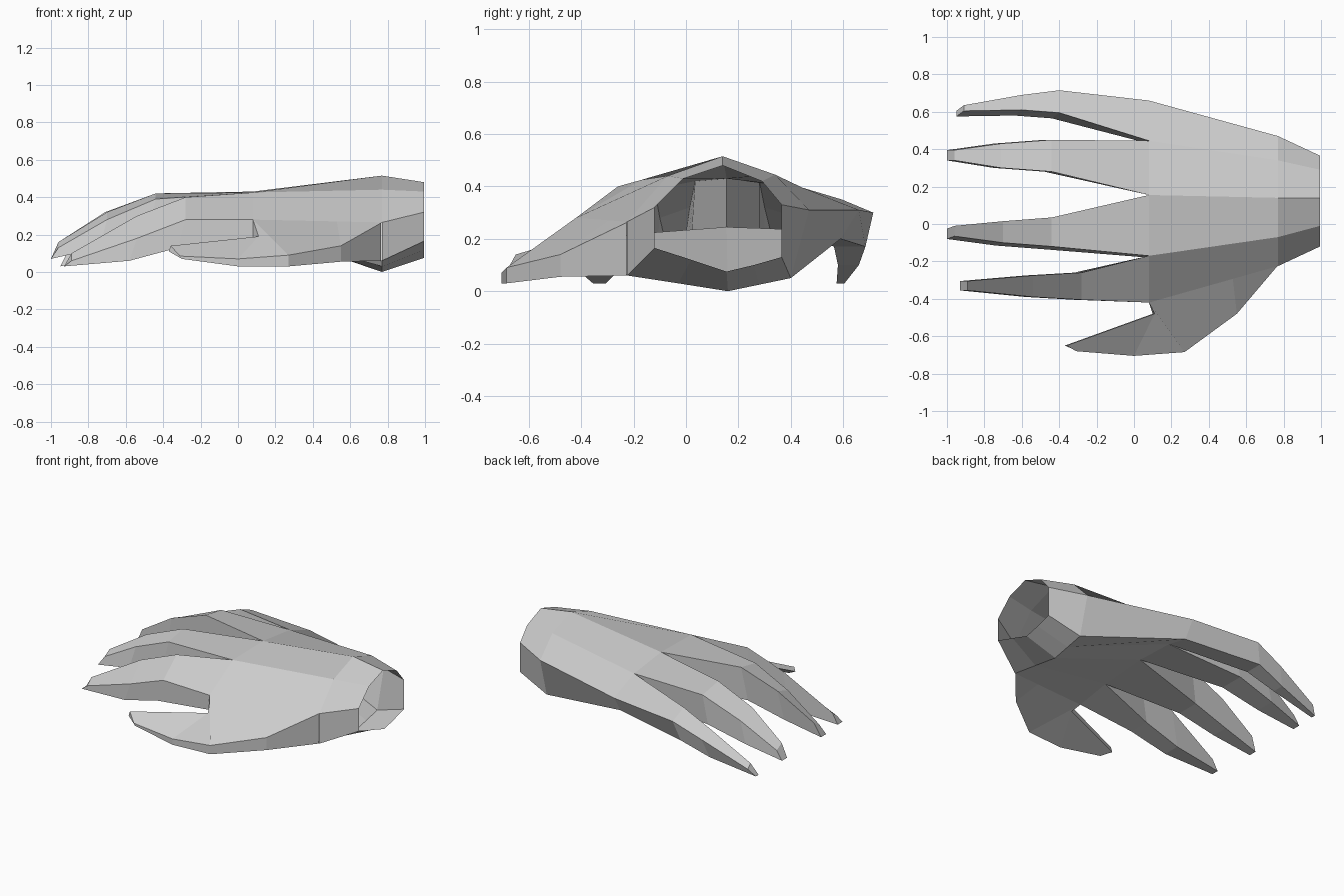
import bpy, bmesh

if "Cube" in bpy.data.objects:
    bpy.data.objects.remove(bpy.data.objects["Cube"])


def loft(name, rings, skip=(), cap=False):
    """Bridge closed rings of points; skip = (ring, side) quads left open."""
    bm = bmesh.new()
    rows = [[bm.verts.new(p) for p in ring] for ring in rings]
    n = len(rows[0])
    for r in range(len(rows) - 1):
        for i in range(n):
            if (r, i) not in skip:
                j = (i + 1) % n
                bm.faces.new((rows[r][i], rows[r][j], rows[r + 1][j], rows[r + 1][i]))
    if cap:
        bm.faces.new(rows[-1])
    bmesh.ops.remove_doubles(bm, verts=bm.verts, dist=0.0005)
    bmesh.ops.recalc_face_normals(bm, faces=bm.faces)
    mesh = bpy.data.meshes.new(name)
    bm.to_mesh(mesh)
    bm.free()
    obj = bpy.data.objects.new(name, mesh)
    bpy.context.collection.objects.link(obj)
    return obj


def section(x, pts):
    return [(x, y, z) for y, z in pts]


# Palm: open wrist rim, heel of the hand, knuckle line (the thumb side stays open)
rim = section(0.995, [(.14, .48), (-.01, .43), (-.12, .32), (-.12, .165), (.02, .12),
                      (.155, .075), (.26, .10), (.365, .13), (.365, .33), (.29, .42)])
heel = section(0.77, [(.14, .515), (-.07, .44), (-.225, .265), (-.225, .06), (-.03, .03),
                      (.16, 0), (.28, .025), (.40, .05), (.47, .31), (.34, .445)])
knuckle = section(0.08, [(.155, .43), (-.17, .425), (-.42, .28), (-.42, .18), (-.18, .22),
                         (.155, .245), (.43, .235), (.59, .20), (.66, .31), (.445, .395)])
loft("palm", [rim, heel, knuckle], skip={(1, 2)})

# Fingers: each row is x, side y/z, other side y/z, underside z
fingers = {
    "index_finger": ((2, 1, 4, 3), 0.0, [
        (-.28, -.405, .28, -.26, .40, .13),
        (-.54, -.39, .18, -.275, .30, .06),
        (-.89, -.355, .06, -.305, .10, .03)]),
    "middle_finger": ((1, 0, 5, 4), -0.015, [
        (-.44, -.12, .39, .035, .42, .20),
        (-.70, -.10, .28, .015, .32, .13),
        (-.96, -.065, .13, -.01, .16, .07)]),
    "ring_finger": ((0, 9, 6, 5), 0.0, [
        (-.44, .28, .42, .45, .39, .20),
        (-.71, .30, .32, .43, .28, .13),
        (-.96, .34, .16, .395, .13, .07)]),
    "little_finger": ((9, 8, 7, 6), -0.03, [
        (-.40, .595, .35, .715, .30, .17),
        (-.60, .61, .27, .69, .22, .10),
        (-.91, .605, .11, .635, .08, .03)]),
}
for name, (root, shift, rows) in fingers.items():
    rings = [[knuckle[i] for i in root]]
    for x, ya, za, yb, zb, low in rows:
        xb = x - 0.04
        rings.append([(x, ya, za), (x, yb, zb), (xb, yb + shift, low), (xb, ya + shift, low)])
    loft(name, rings, cap=True)


# Thumb: wedge growing out of the open side of the palm
def on_edge(i, t):
    return tuple(a + (b - a) * t for a, b in zip(heel[i], knuckle[i]))


thumb = [
    [heel[2], (.765, -.227, .262), (.765, -.227, .06), heel[3]],
    [on_edge(2, .35), (.55, -.48, .14), (.55, -.48, .055), on_edge(3, .35)],
    [knuckle[2], (.27, -.685, .09), (.27, -.685, .03), knuckle[3]],
    [(.11, -.48, .19), (0, -.705, .07), (0, -.705, .03), (.10, -.48, .15)],
    [(-.36, -.65, .14), (-.31, -.68, .085), (-.30, -.68, .07), (-.37, -.65, .11)],
]
loft("thumb", thumb, skip={(0, 3), (1, 3)}, cap=True)
